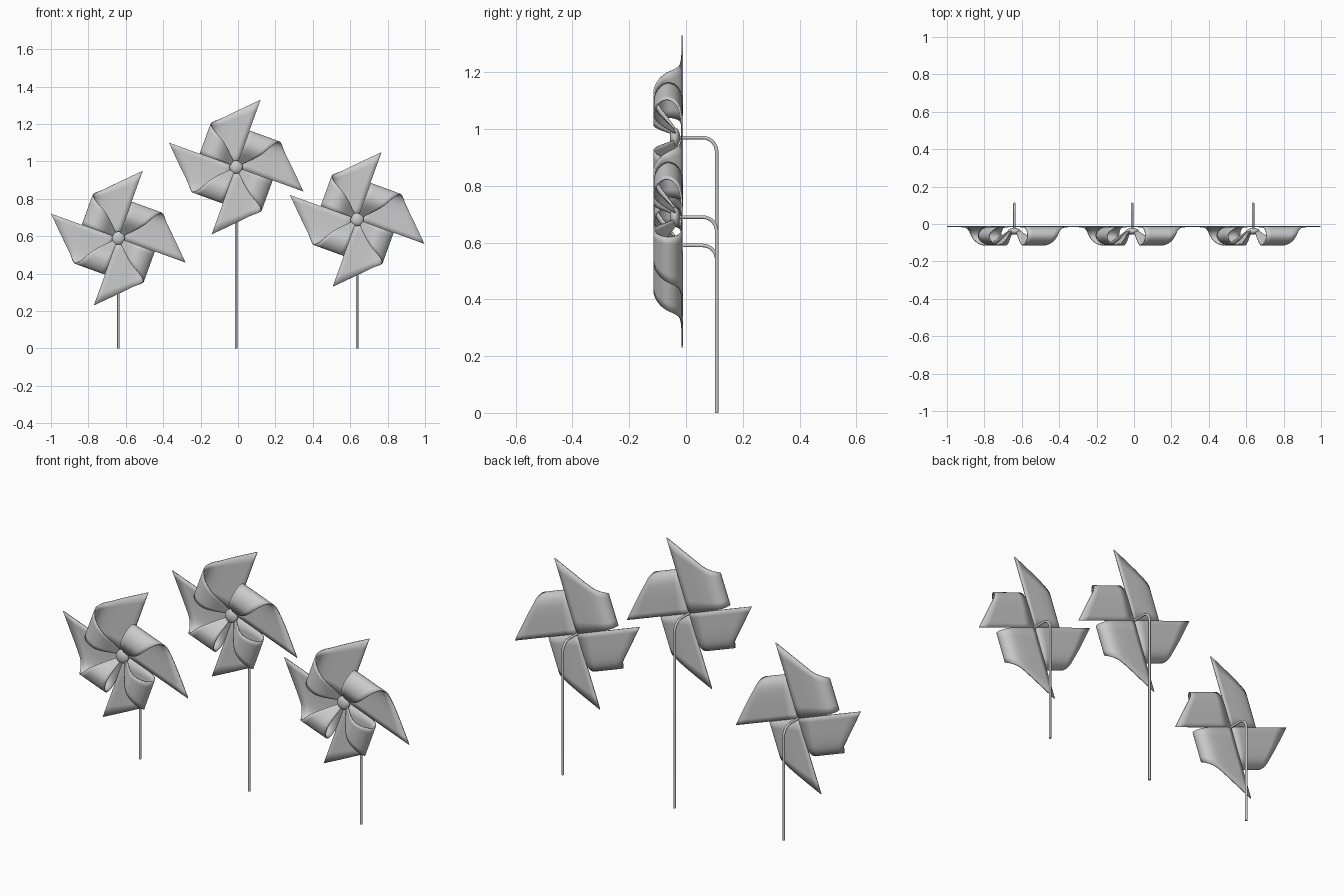
import bpy, bmesh
from math import cos, sin, pi, radians
from mathutils import Vector

if "Cube" in bpy.data.objects:
    bpy.data.objects.remove(bpy.data.objects["Cube"])

TURN = radians(70)          # direction of the first flat tip
# curl cross-section: distance along fold, depth y, blade width there
CURL = [(0, -.013, .383), (.07, -.013, .313), (.12, -.014, .262), (.165, -.019, .215),
        (.193, -.034, .19), (.205, -.06, .172), (.195, -.085, .157), (.165, -.106, .137),
        (.125, -.112, .115), (.09, -.097, .088), (.055, -.066, .055), (.02, -.034, .02),
        (0, -.027, .012)]


def smooth_path(pts, n):
    """Catmull-Rom resampling of the profile."""
    p = [Vector(q) for q in pts]
    p = [2 * p[0] - p[1]] + p + [2 * p[-1] - p[-2]]
    out = []
    for i in range(1, len(p) - 2):
        a, b, c, d = p[i - 1:i + 3]
        for k in range(n):
            t = k / n
            out.append(.5 * (2 * b + (c - a) * t + (2 * a - 5 * b + 4 * c - d) * t ** 2
                             + (3 * b - a - 3 * c + d) * t ** 3))
    return out + [p[-2]]


def finish(obj, angle=35):
    bpy.ops.object.select_all(action='DESELECT')
    obj.select_set(True)
    bpy.context.view_layer.objects.active = obj
    bpy.ops.object.shade_smooth_by_angle(angle=radians(angle))


def mesh_object(name, bm, loc):
    me = bpy.data.meshes.new(name)
    bm.to_mesh(me)
    bm.free()
    obj = bpy.data.objects.new(name, me)
    obj.location = loc
    bpy.context.collection.objects.link(obj)
    return obj


def make_sails(name, loc):
    # four curled blades of one folded square sheet
    bm = bmesh.new()
    rows = 6
    path = smooth_path(CURL, 3)
    for k in range(4):
        a = TURN + k * pi / 2
        vd = Vector((cos(a), 0, sin(a)))
        ud = Vector((-sin(a), 0, cos(a)))
        grid = []
        for u, y, w in path:
            grid.append([bm.verts.new(ud * u + vd * (w * j / rows) + Vector((0, y, 0)))
                         for j in range(rows + 1)])
        for g, h in zip(grid, grid[1:]):
            for j in range(rows):
                bm.faces.new((g[j], g[j + 1], h[j + 1], h[j]))
    bmesh.ops.recalc_face_normals(bm, faces=bm.faces)
    obj = mesh_object(name, bm, loc)
    mod = obj.modifiers.new("paper_thickness", 'SOLIDIFY')
    mod.thickness = .006
    mod.offset = 0
    finish(obj)


def make_hub(name, loc):
    # flattened button in the middle
    bm = bmesh.new()
    bmesh.ops.create_uvsphere(bm, u_segments=24, v_segments=14, radius=.035)
    bmesh.ops.scale(bm, vec=(1, .52, 1), verts=bm.verts)
    finish(mesh_object(name, bm, loc + Vector((0, -.039, 0))), 60)


def make_stem(name, loc):
    # bent wire: out of the hub, backwards, then down to the ground
    r, back = .05, .108
    pts = [(0, -.03, 0)]
    pts += [(0, back - r + r * sin(t * pi / 16), -r + r * cos(t * pi / 16)) for t in range(9)]
    pts += [(0, back, -loc.z)]
    cu = bpy.data.curves.new(name, 'CURVE')
    cu.dimensions = '3D'
    cu.bevel_depth = .0065
    cu.bevel_resolution = 3
    cu.use_fill_caps = True
    sp = cu.splines.new('POLY')
    sp.points.add(len(pts) - 1)
    for p, co in zip(sp.points, pts):
        p.co = (*co, 1)
    obj = bpy.data.objects.new(name, cu)
    obj.location = loc
    bpy.context.collection.objects.link(obj)


for side, x, z in (("left", -.64, .59), ("middle", -.01, .97), ("right", .637, .69)):
    centre = Vector((x, 0, z))
    make_sails(side + "_sails", centre)
    make_hub(side + "_hub", centre)
    make_stem(side + "_stem", centre)
